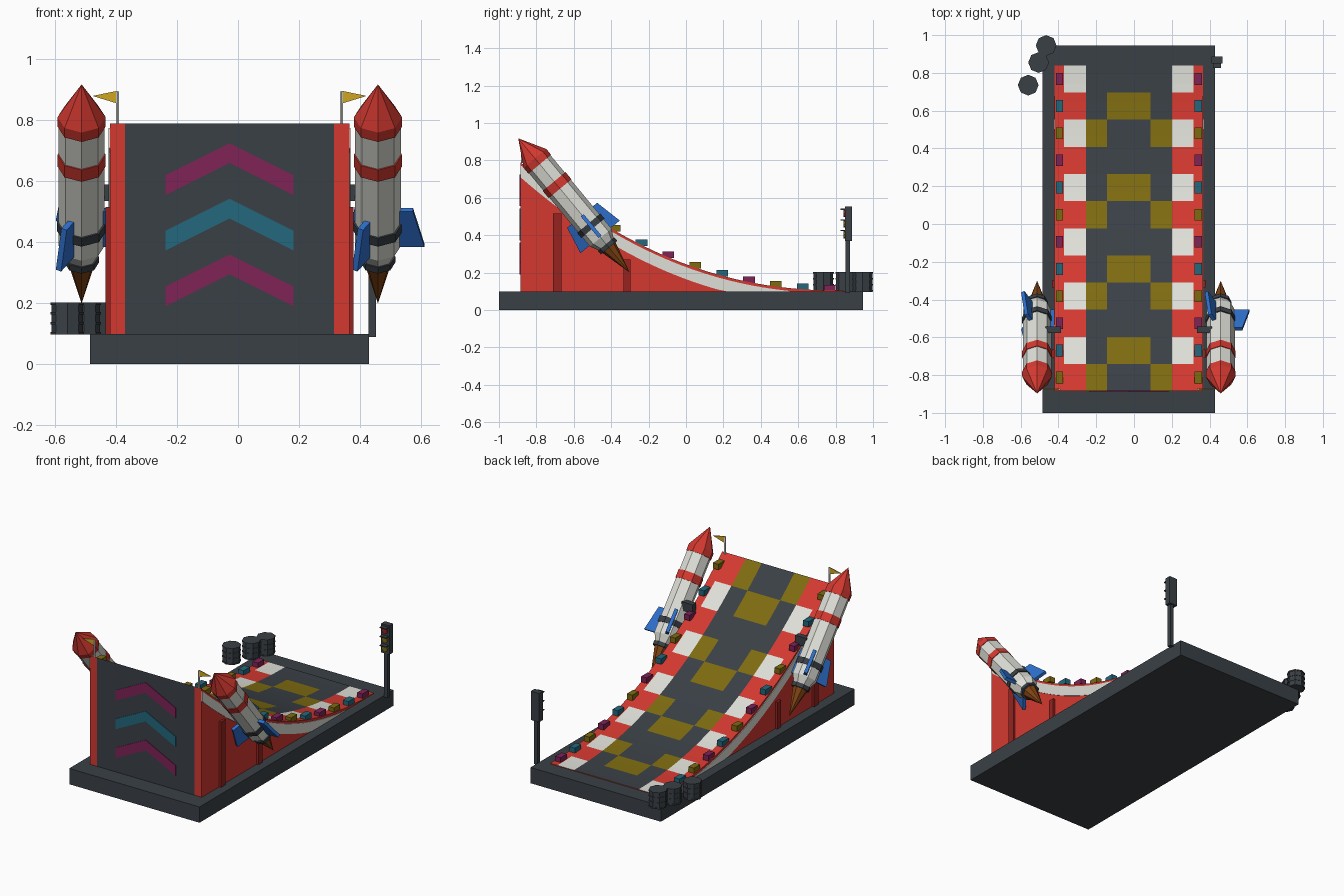
import bpy, bmesh, math
from mathutils import Vector

if "Cube" in bpy.data.objects:
    bpy.data.objects.remove(bpy.data.objects["Cube"], do_unlink=True)

COLOURS = {
    "red": (212, 57, 48), "dark_red": (150, 36, 32), "white": (224, 224, 217),
    "slate": (58, 64, 70), "olive": (126, 107, 16), "gold": (205, 165, 34),
    "purple": (126, 35, 86), "teal": (35, 104, 126), "blue": (46, 112, 205),
    "brown": (130, 68, 20)}
NAMES = list(COLOURS)
ID = {n: i for i, n in enumerate(NAMES)}


def linear(c):
    c /= 255
    return c / 12.92 if c <= 0.04045 else ((c + 0.055) / 1.055) ** 2.4


MATS = {}
for name, rgb in COLOURS.items():
    m = bpy.data.materials.new(name)
    m.use_nodes = True
    col = tuple(linear(c) for c in rgb) + (1,)
    m.diffuse_color = col
    bsdf = m.node_tree.nodes["Principled BSDF"]
    bsdf.inputs["Base Color"].default_value = col
    bsdf.inputs["Roughness"].default_value = 0.8
    MATS[name] = m


def finish(bm, name, colour=None):
    """Turn a bmesh into an object; one colour, or all colours by face index."""
    me = bpy.data.meshes.new(name)
    bm.to_mesh(me)
    bm.free()
    for n in ([colour] if colour else NAMES):
        me.materials.append(MATS[n])
    ob = bpy.data.objects.new(name, me)
    bpy.context.collection.objects.link(ob)
    return ob


def box(name, colour, x, y, z):
    bm = bmesh.new()
    bmesh.ops.create_cube(bm, size=1)
    for v in bm.verts:
        v.co = [(a + b) / 2 + c * (b - a) for (a, b), c in zip((x, y, z), v.co)]
    return finish(bm, name, colour)


def cylinder(name, colour, centre, r, h, sides=8):
    bm = bmesh.new()
    bmesh.ops.create_cone(bm, cap_ends=True, segments=sides, radius1=r, radius2=r, depth=h)
    bmesh.ops.translate(bm, verts=bm.verts, vec=centre)
    return finish(bm, name, colour)


def plate(name, colour, points, thickness):
    """Solid plate from an outline and a thickness vector."""
    bm = bmesh.new()
    face = bm.faces.new([bm.verts.new(p) for p in points])
    top = bmesh.ops.extrude_face_region(bm, geom=[face])["geom"]
    bmesh.ops.translate(bm, vec=thickness,
                        verts=[g for g in top if isinstance(g, bmesh.types.BMVert)])
    bmesh.ops.recalc_face_normals(bm, faces=bm.faces)
    return finish(bm, name, colour)


# Base slab
CX = -0.0275
box("base", "slate", (-0.485, 0.43), (-1, 0.945), (0, 0.1))

# Curved ramp with checker pattern
Y0, Y1, ROWS, SUB = -0.885, 0.84, 12, 3
STEP = (Y1 - Y0) / ROWS
HALF = 0.3925


def height(y):
    return 0.104 + 0.686 * max(0, (Y1 - y) / (Y1 - Y0)) ** 2.2


ys = [Y1 - STEP * i / SUB for i in range(ROWS * SUB + 1)]
offsets = [0.115, 0.2275, 0.3425, HALF]
xs = [CX - o for o in reversed(offsets)] + [CX + o for o in offsets]


def tile(row, col):
    ring = abs(col - 3)
    if ring == 3:
        return "red"
    if ring == 2:
        return "red" if row % 2 else "white"
    return "olive" if row % 3 == 1 + ring else "slate"


bm = bmesh.new()


def quad(colour, *pts):
    bm.faces.new([bm.verts.new(p) for p in pts]).material_index = ID[colour]


for i, (a, b) in enumerate(zip(ys, ys[1:])):
    za, zb = height(a), height(b)
    for j, (l, r) in enumerate(zip(xs, xs[1:])):
        quad(tile(i // SUB, j), (l, b, zb), (r, b, zb), (r, a, za), (l, a, za))
    for x in (xs[0], xs[-1]):
        quad("red", (x, b, 0.09), (x, a, 0.09), (x, a, za), (x, b, zb))
for j, (l, r) in enumerate(zip(xs, xs[1:])):
    quad("red" if j in (0, 6) else "slate", (l, Y0, 0.09), (r, Y0, 0.09),
         (r, Y0, height(Y0)), (l, Y0, height(Y0)))
    quad("red", (r, Y1, 0.09), (l, Y1, 0.09), (l, Y1, height(Y1)), (r, Y1, height(Y1)))
bmesh.ops.remove_doubles(bm, verts=bm.verts, dist=0.0005)
bmesh.ops.recalc_face_normals(bm, faces=bm.faces)
finish(bm, "ramp")

for side, label in ((-1, "right"), (1, "left")):
    edge = CX + side * HALF
    # White side stripe following the curve
    band = [y for y in ys if height(y) - 0.015 > 0.102]
    outline = [(edge, y, height(y) - 0.015) for y in band]
    outline += [(edge, y, max(0.1, height(y) - 0.08)) for y in reversed(band)]
    plate(label + "_stripe", "white", outline, (side * 0.004, 0, 0))
    # Wall supports
    for k, (a, b, top) in enumerate(((-0.71, -0.665, 0.515), (-0.335, -0.297, 0.27))):
        box(f"{label}_support_{k}", "dark_red",
            sorted((edge - side * 0.02, edge + side * 0.014)), (a, b), (0.1, top))
    # Edge lights, one per checker row
    lx = CX + side * 0.3675
    for i in range(ROWS):
        y = Y1 - STEP * (i + 0.5)
        box(f"{label}_light_{i}", ("purple", "teal", "olive")[i % 3],
            (lx - 0.019, lx + 0.019), (y - 0.031, y + 0.031),
            (height(y) - 0.005, height(y) + 0.03))
    # Pennant
    cylinder(label + "_flag_pole", "white", (lx, -0.875, 0.84), 0.006, 0.11, 6)
    plate(label + "_flag", "gold",
          [(lx, -0.877, 0.855), (lx, -0.877, 0.897), (lx + side * 0.082, -0.877, 0.88)],
          (0, 0.005, 0))
    # Rocket bracket
    box(label + "_bracket", "slate", sorted((CX + side * 0.36, CX + side * 0.44)),
        (-0.577, -0.542), (0.535, 0.59))

# Chevrons on the front wall
for k, (z, colour) in enumerate(((0.19, "purple"), (0.373, "teal"), (0.555, "purple"))):
    low = [(-0.21, 0), (0, 0.105), (0.21, 0)]
    pts = low + [(x, h + 0.065) for x, h in reversed(low)]
    plate(f"chevron_{k}", colour, [(CX + x, Y0, z + h) for x, h in pts], (0, -0.004, 0))

# Rockets: lathe sections as (distance from tip, radius, colour up to next point)
PROFILE = [(0, 0, "red"), (0.14, 0.079, "red"), (0.18, 0.079, "red"),
           (0.18, 0.075, "white"), (0.3, 0.075, "red"), (0.3, 0.079, "red"),
           (0.35, 0.079, "red"), (0.35, 0.075, "white"), (0.59, 0.075, "slate"),
           (0.59, 0.081, "slate"), (0.625, 0.081, "slate"), (0.625, 0.075, "white"),
           (0.69, 0.075, "white"), (0.735, 0.052, "slate"), (0.735, 0.057, "slate"),
           (0.76, 0.057, "slate"), (0.76, 0.045, "brown"), (0.934, 0, "brown")]
AXIS = Vector((0, 0.639, -0.769))
DOWN = Vector((0, -0.769, -0.639))
SIDE = Vector((1, 0, 0))


def rocket(label, x):
    tip = Vector((x, -0.897, 0.918))

    def radial(angle):
        return SIDE * math.cos(angle) + DOWN * math.sin(angle)

    bm = bmesh.new()
    rings = [[bm.verts.new(tip + AXIS * d + radial(math.tau * k / 8) * r) for k in range(8)]
             for d, r, _ in PROFILE]
    for (_, _, colour), a, b in zip(PROFILE, rings, rings[1:]):
        for k in range(8):
            n = (k + 1) % 8
            bm.faces.new((a[k], a[n], b[n], b[k])).material_index = ID[colour]
    bmesh.ops.remove_doubles(bm, verts=bm.verts, dist=0.0001)
    bmesh.ops.recalc_face_normals(bm, faces=bm.faces)
    finish(bm, label + "_rocket")
    for k in range(3):
        out = radial(math.tau * k / 3)
        across = AXIS.cross(out) * 0.02
        pts = [tip + AXIS * d + out * r - across / 2 for d, r in
               ((0.535, 0.06), (0.535, 0.115), (0.685, 0.152), (0.685, 0.06))]
        plate(f"{label}_fin_{k}", "blue", pts, across)


rocket("right", -0.513)
rocket("left", 0.459)

# Barrels with hoops
for k, (x, y) in enumerate(((-0.465, 0.945), (-0.505, 0.855), (-0.56, 0.735))):
    cylinder(f"barrel_{k}", "slate", (x, y, 0.15), 0.052, 0.105)
    for z in (0.102, 0.135, 0.167, 0.199):
        cylinder(f"barrel_{k}_hoop", "slate", (x, y, z), 0.055, 0.008)

# Signal light
box("signal_post", "slate", (0.428, 0.453), (0.852, 0.877), (0.09, 0.38))
box("signal_head", "slate", (0.41, 0.468), (0.85, 0.888), (0.37, 0.553))
for k, (z, colour) in enumerate(((0.517, "dark_red"), (0.46, "olive"), (0.403, "olive"))):
    ring = [(0.439 + 0.02 * math.cos(a), 0.85, z + 0.02 * math.sin(a))
            for a in (math.tau * i / 8 for i in range(8))]
    plate(f"signal_lamp_{k}", colour, ring, (0, -0.009, 0))
    box(f"signal_visor_{k}", "slate", (0.417, 0.461), (0.825, 0.852), (z + 0.019, z + 0.025))
